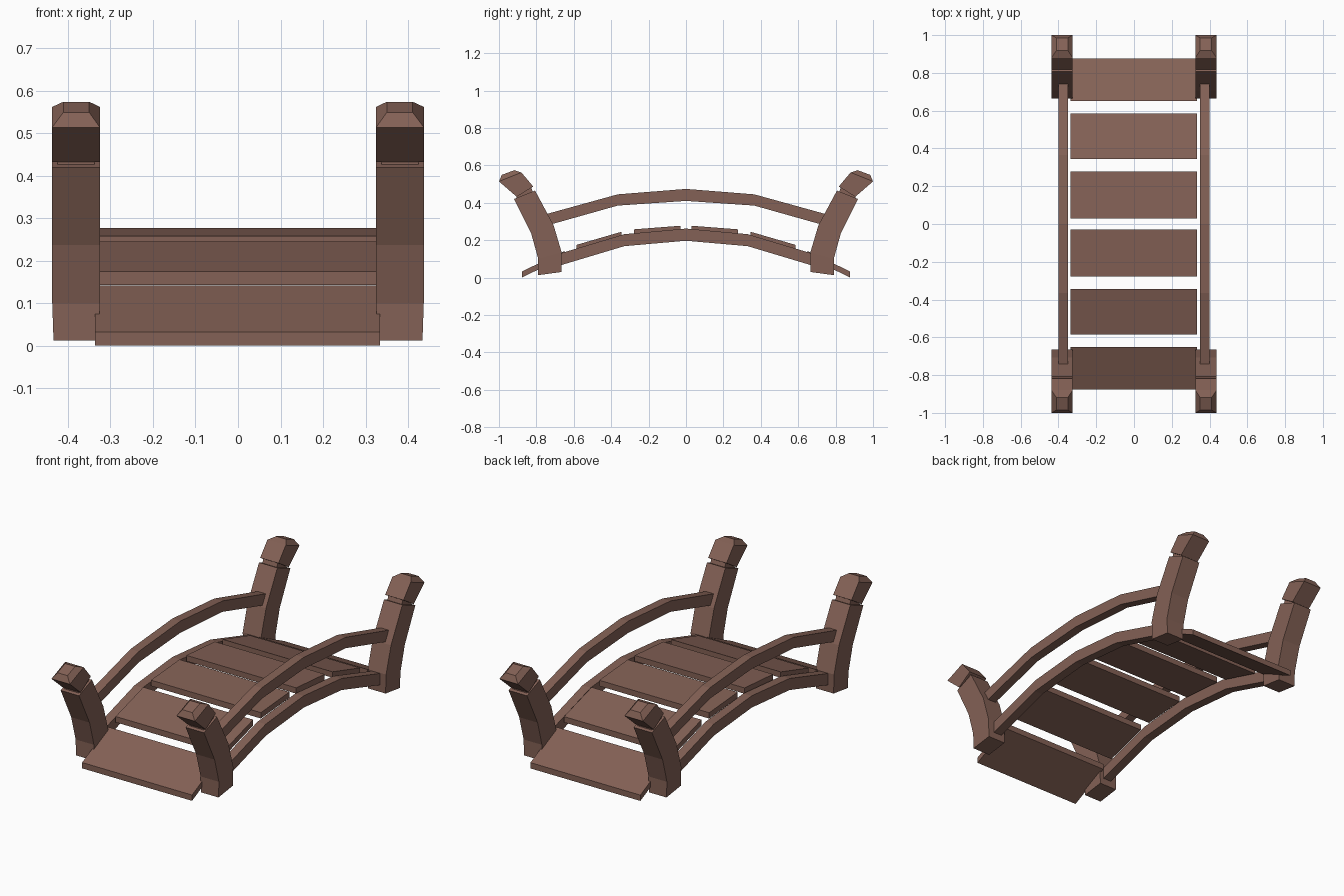
import bpy, bmesh

if "Cube" in bpy.data.objects:
    bpy.data.objects.remove(bpy.data.objects["Cube"])

wood = bpy.data.materials.new("brown_wood")
wood.diffuse_color = (0.23, 0.12, 0.092, 1)
wood.use_nodes = True
wood.node_tree.nodes["Principled BSDF"].inputs["Base Color"].default_value = wood.diffuse_color


def finish(name, bm):
    bmesh.ops.recalc_face_normals(bm, faces=bm.faces[:])
    me = bpy.data.meshes.new(name)
    bm.to_mesh(me)
    bm.free()
    me.materials.append(wood)
    ob = bpy.data.objects.new(name, me)
    bpy.context.collection.objects.link(ob)
    return ob


def loft(name, sections, sy=1):
    """Join rectangular sections ((y, z), (y, z), x0, x1) into a closed solid."""
    bm = bmesh.new()
    rings = []
    for a, b, x0, x1 in sections:
        rings.append([bm.verts.new((x, p[0] * sy, p[1]))
                      for x, p in ((x0, a), (x1, a), (x1, b), (x0, b))])
    for r, s in zip(rings, rings[1:]):
        for i in range(4):
            j = (i + 1) % 4
            bm.faces.new((r[i], r[j], s[j], s[i]))
    bm.faces.new(rings[0])
    bm.faces.new(rings[-1][::-1])
    return finish(name, bm)


def sided(sections, side):
    return [(a, b, side * x0, side * x1) for a, b, x0, x1 in sections]


# (outer point, inner point, x range) from the foot upward
POST = [((0.79, 0.013), (0.665, 0.03), 0.328, 0.434),
        ((0.79, 0.10), (0.665, 0.135), 0.325, 0.437),
        ((0.828, 0.237), (0.708, 0.28), 0.325, 0.437),
        ((0.92, 0.42), (0.807, 0.465), 0.325, 0.437)]
NECK = [((0.905, 0.418), (0.818, 0.455), 0.337, 0.425),
        ((0.905, 0.445), (0.830, 0.488), 0.337, 0.425)]
CAP = [((0.905, 0.432), (0.817, 0.487), 0.325, 0.437),
       ((1.0, 0.514), (0.880, 0.562), 0.325, 0.437),
       ((0.985, 0.549), (0.918, 0.574), 0.350, 0.411)]

# Arched beams: (y, bottom z, top z), four straight segments
RAIL = [(-0.745, 0.278, 0.340), (-0.365, 0.385, 0.445), (0, 0.41, 0.474),
        (0.365, 0.385, 0.445), (0.745, 0.278, 0.340)]
BEAM = [(-0.73, 0.048, 0.112), (-0.33, 0.168, 0.232), (0, 0.197, 0.262),
        (0.33, 0.168, 0.232), (0.73, 0.048, 0.112)]

for side, sn in ((-1, "left"), (1, "right")):
    for sy, en in ((-1, "front"), (1, "back")):
        for part, data in (("post", POST), ("post_neck", NECK), ("post_cap", CAP)):
            loft(f"{en}_{sn}_{part}", sided(data, side), sy)
    for part, data in (("handrail", RAIL), ("support_beam", BEAM)):
        loft(f"{sn}_{part}", sided([((y, lo), (y, hi), 0.35, 0.4)
                                    for y, lo, hi in data], side))

# Deck planks: inner y, inner top z, outer y, outer top z
PLANKS = [(0.03, 0.277, 0.278, 0.258), (0.345, 0.245, 0.585, 0.175),
          (0.65, 0.142, 0.877, 0.033)]
T = 0.032
for i, (y0, z0, y1, z1) in enumerate(PLANKS):
    for sy, en in ((-1, "front"), (1, "back")):
        loft(f"{en}_plank_{i + 1}",
             [((y0, z0 - T), (y0, z0), -0.336, 0.334),
              ((y1, z1 - T), (y1, z1), -0.336, 0.334)], sy)
